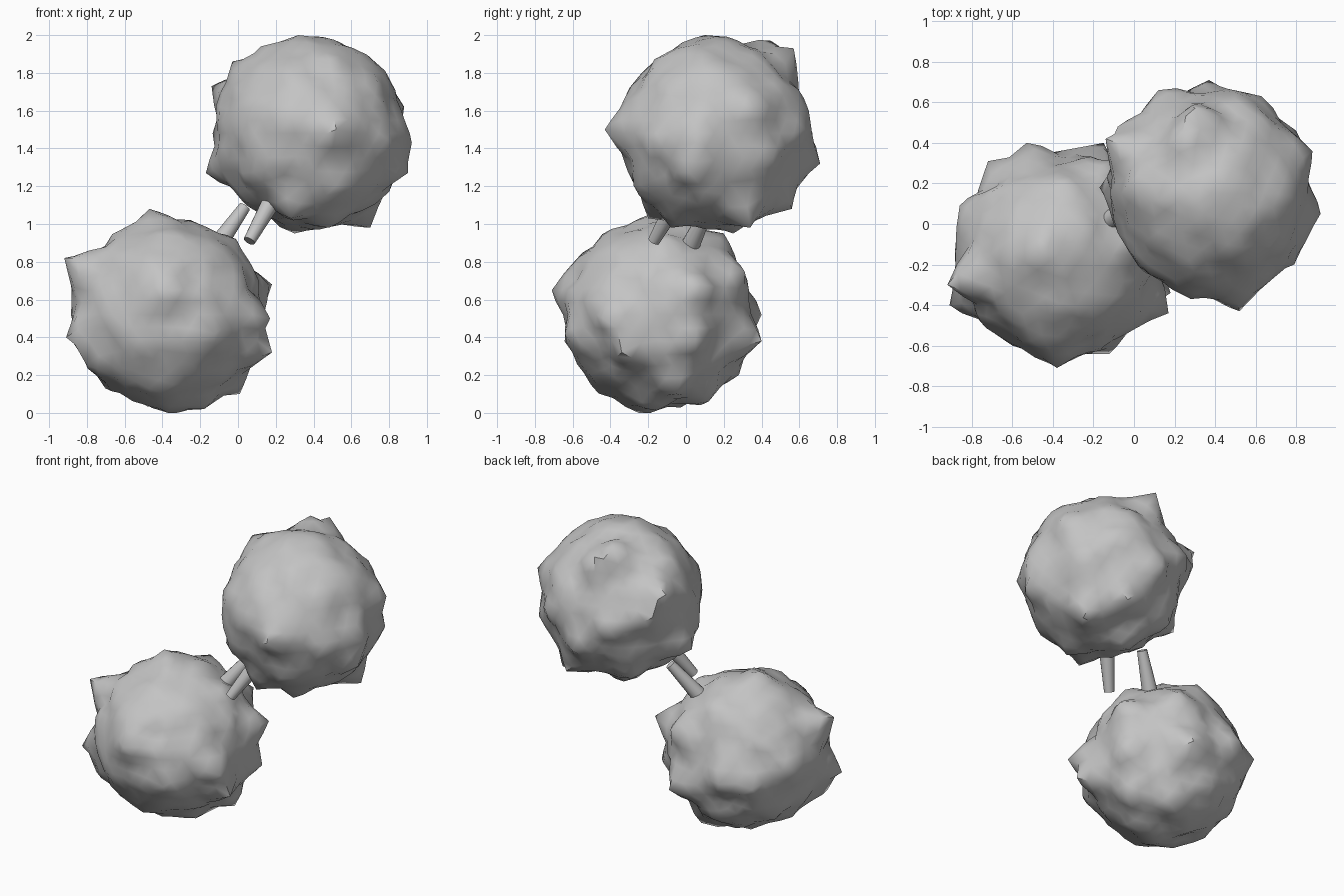
import bpy, bmesh, math
from mathutils import Vector, noise

cube = bpy.data.objects.get("Cube")
if cube:
    bpy.data.objects.remove(cube, do_unlink=True)

grey = bpy.data.materials.new("stone grey")
grey.use_nodes = True
colour = (0.55, 0.55, 0.55, 1)
grey.diffuse_color = colour
grey.node_tree.nodes["Principled BSDF"].inputs["Base Color"].default_value = colour

BASE_RADIUS = 0.5
ROUGHNESS = 0.04
KNOB_ANGLE = 0.3


def add_object(name, bm, sharp_angle):
    """Turn the mesh into a grey object, smooth except at sharp creases."""
    mesh = bpy.data.meshes.new(name)
    bm.to_mesh(mesh)
    bm.free()
    mesh.materials.append(grey)
    obj = bpy.data.objects.new(name, mesh)
    bpy.context.scene.collection.objects.link(obj)
    bpy.ops.object.select_all(action='DESELECT')
    obj.select_set(True)
    bpy.context.view_layer.objects.active = obj
    bpy.ops.object.shade_smooth_by_angle(angle=math.radians(sharp_angle))
    return obj


def lumpy_ball(name, centre, knobs):
    """Rough ball with a pointed knob rising to each given point."""
    centre = Vector(centre)
    offsets = [Vector(k) - centre for k in knobs]
    bm = bmesh.new()
    bmesh.ops.create_icosphere(bm, subdivisions=4, radius=1)
    tips = {min(bm.verts, key=lambda v: v.co.angle(o)): o for o in offsets}
    for v in bm.verts:
        d = v.co.normalized()
        radius = BASE_RADIUS + ROUGHNESS * noise.noise(d * 4 + centre * 9)
        rises = [(1 - d.angle(o) / KNOB_ANGLE) * (o.length - radius)
                 for o in offsets if d.angle(o) < KNOB_ANGLE]
        v.co = tips.get(v, d * (radius + max(rises, key=abs, default=0)))
    bmesh.ops.translate(bm, verts=bm.verts, vec=centre)
    return add_object(name, bm, 50)


def peg(name, tip, centre):
    """Tapered peg that widens from its free tip into the ball."""
    tip, centre = Vector(tip), Vector(centre)
    direction = (centre - tip).normalized()
    length = 0.32
    bm = bmesh.new()
    bmesh.ops.create_cone(bm, cap_ends=True, segments=16,
                          radius1=0.032, radius2=0.053, depth=length)
    turn = direction.to_track_quat('Z', 'Y')
    for v in bm.verts:
        v.co = tip + turn @ (v.co + Vector((0, 0, length / 2)))
    return add_object(name, bm, 40)


# Lower ball: sides, front, back, underside, top
lower_centre = (-.37, -.15, .52)
lumpy_ball("lower_ball", lower_centre, [
    (-.92, -.3, .82), (-.91, -.4, .4), (-.86, .09, .6), (-.8, -.4, .25),
    (.18, -.34, .32), (.18, .08, .68), (.17, -.44, .5), (.15, .05, .38),
    (-.38, -.71, .65), (-.12, -.64, .42), (-.6, -.6, .45), (0, -.52, .6),
    (-.45, -.62, .76), (-.62, -.5, .24),
    (-.53, .4, .52), (-.15, .4, .38), (-.72, .31, .5), (-.1, .31, .75),
    (-.72, -.22, .17), (-.55, -.15, .1), (-.37, -.25, 0), (-.18, -.2, .02),
    (.01, -.05, .1), (-.2, .12, .06), (-.4, .28, .2),
    (-.47, -.13, 1.08), (-.25, -.02, 1.02), (-.01, -.1, .92),
    (-.35, .2, .95), (-.6, -.15, .98), (-.3, -.45, .93)])

# Upper ball: sides, front, back, underside, top
upper_centre = (.38, .15, 1.48)
lumpy_ball("upper_ball", upper_centre, [
    (-.17, .18, 1.27), (-.14, .42, 1.73), (-.08, .48, 1.58), (.02, -.2, 1.53),
    (.88, .36, 1.62), (.92, .05, 1.43), (.9, .02, 1.27), (.79, -.2, 1.45),
    (.52, -.43, 1.5), (.28, -.37, 1.56), (.3, -.3, 1.72), (.08, -.13, 1.75),
    (.12, .66, 1.5), (.37, .71, 1.32), (.63, .63, 1.5), (.8, .46, 1.35),
    (.52, .56, 1.08), (.5, .65, 1.6),
    (.7, .34, .98), (.48, -.08, .98), (.3, .25, .95), (.28, -.2, 1.03),
    (.55, -.25, 1.17), (.8, .1, 1.17), (.1, .45, 1.1),
    (-.03, .2, 1.86), (.12, .12, 1.94), (.32, .1, 2), (.45, .2, 1.99),
    (.24, .45, 1.97), (.3, .57, 1.93), (.6, .42, 1.84), (.78, .13, 1.81)])

# Pegs, one on each ball
peg("upper_peg", (.06, -.17, .91), upper_centre)
peg("lower_peg", (.035, .12, 1.09), lower_centre)
